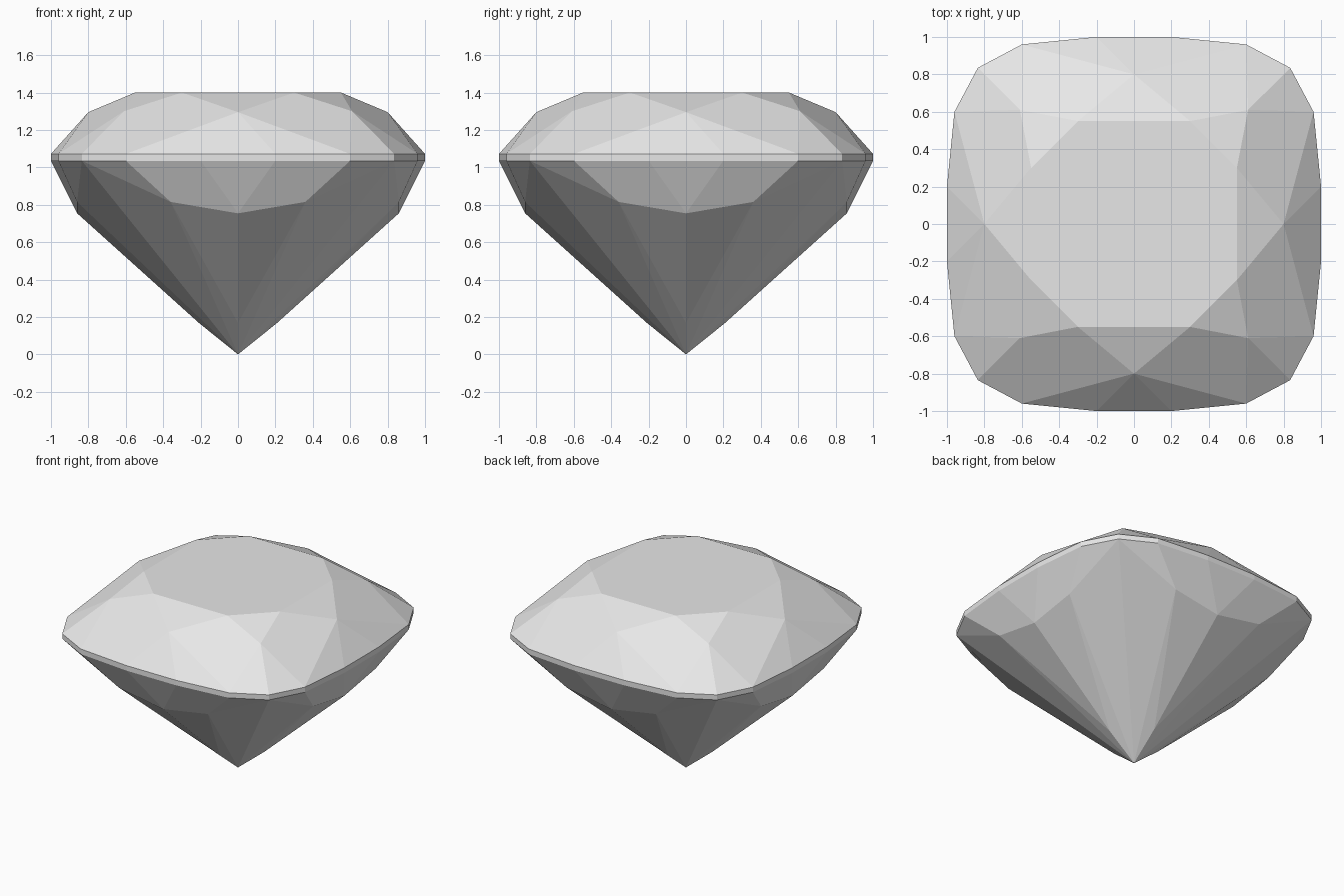
import bpy, bmesh, math
from mathutils import Matrix, Vector

cube = bpy.data.objects.get("Cube")
if cube:
    bpy.data.objects.remove(cube, do_unlink=True)

# Heights of the flat levels
TABLE, GIRDLE_TOP, GIRDLE_BOTTOM = 1.4, 1.072, 1.035

# One quarter of the cushion outline, centred on the +y side
outline = [(-0.2, 1), (0.2, 1), (0.6, 0.96), (0.835, 0.835), (-0.6, 0.96)]

# Facet corners for one side of the stone
side = [(x, y, z) for x, y in outline for z in (GIRDLE_TOP, GIRDLE_BOTTOM)]
side += [(-0.3, 0.55, TABLE), (0.3, 0.55, TABLE)]       # table edge
side += [(0, 0.8, 1.295), (0.61, 0.61, 1.3)]            # crown mid and corner
side += [(0, 0.86, 0.754)]                              # pavilion mid
side += [(-0.36, 0.86, 0.815), (0.36, 0.86, 0.815)]     # pavilion shoulders
side += [(0, 0.209, 0.168)]                             # small facet above the point

# Repeat the side four times, add the bottom point, wrap in flat facets
bm = bmesh.new()
for i in range(4):
    turn = Matrix.Rotation(i * math.pi / 2, 3, 'Z')
    for p in side:
        bm.verts.new(turn @ Vector(p))
bm.verts.new((0, 0, 0))
bmesh.ops.convex_hull(bm, input=bm.verts[:])
bmesh.ops.delete(bm, geom=[v for v in bm.verts if not v.link_faces], context='VERTS')
bmesh.ops.dissolve_limit(bm, angle_limit=math.radians(0.6), verts=bm.verts[:], edges=bm.edges[:])
bmesh.ops.recalc_face_normals(bm, faces=bm.faces[:])

mesh = bpy.data.meshes.new("cut_gemstone")
bm.to_mesh(mesh)
bm.free()

# Single pale grey colour
grey = bpy.data.materials.new("pale grey")
grey.use_nodes = True
colour = (0.8, 0.8, 0.8, 1)
grey.diffuse_color = colour
grey.node_tree.nodes["Principled BSDF"].inputs["Base Color"].default_value = colour
mesh.materials.append(grey)

gem = bpy.data.objects.new("cut_gemstone", mesh)
bpy.context.collection.objects.link(gem)
